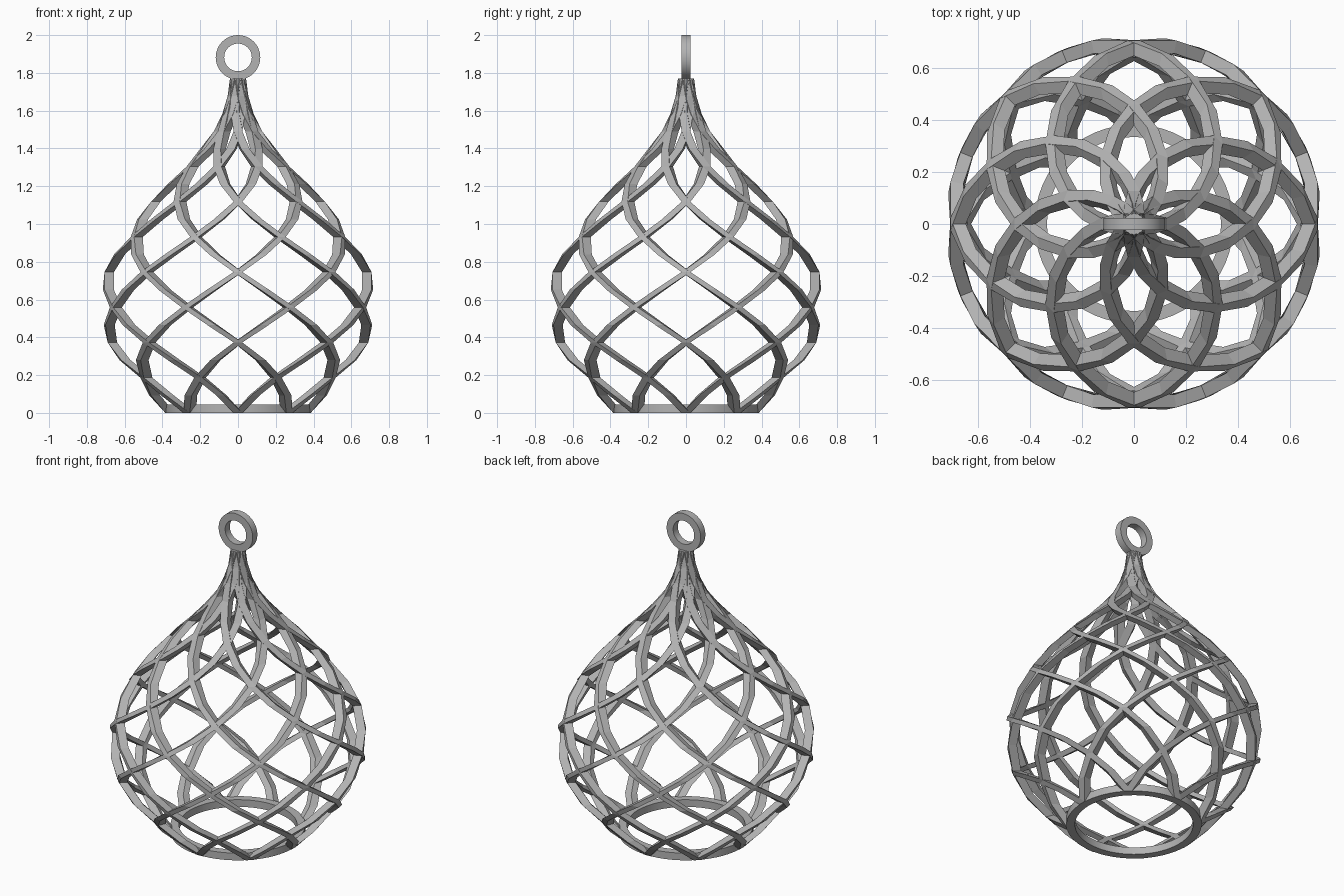
import bpy, bmesh, math
from mathutils import Vector

cube = bpy.data.objects.get("Cube")
if cube:
    bpy.data.objects.remove(cube)

metal = bpy.data.materials.new("grey_metal")
metal.use_nodes = True
GREY = (0.45, 0.45, 0.45, 1)
metal.diffuse_color = GREY
metal.node_tree.nodes["Principled BSDF"].inputs["Base Color"].default_value = GREY

STRANDS = 8
TOP = 1.77
DEPTH, WIDTH = 0.05, 0.046
# Outer radius of the cage at equal height steps, bottom to top
RADII = [0.385, 0.475, 0.55, 0.635, 0.69, 0.72, 0.725, 0.725, 0.707, 0.665,
         0.605, 0.54, 0.46, 0.375, 0.285, 0.2, 0.128, 0.08, 0.05, 0.036]
STEPS = len(RADII) - 1
TURN = math.radians(11.25)


def finish(bm, name):
    bmesh.ops.recalc_face_normals(bm, faces=bm.faces)
    mesh = bpy.data.meshes.new(name)
    bm.to_mesh(mesh)
    bm.free()
    mesh.materials.append(metal)
    obj = bpy.data.objects.new(name, mesh)
    bpy.context.collection.objects.link(obj)
    return obj


def strand(name, start, direction):
    """Square bar with level cross-sections, winding up the cage."""
    bm = bmesh.new()
    rows = []
    for i, outer in enumerate(RADII):
        a = start + direction * TURN * i
        out = Vector((math.cos(a), math.sin(a), 0))
        side = Vector((-out.y, out.x, 0)) * WIDTH / 2
        up = Vector((0, 0, TOP * i / STEPS))
        inner = outer - DEPTH
        rows.append([bm.verts.new(p + up) for p in
                     (out * outer - side, out * outer + side,
                      out * inner + side, out * inner - side)])
    for low, high in zip(rows, rows[1:]):
        for j in range(4):
            k = (j + 1) % 4
            bm.faces.new((low[j], low[k], high[k], high[j]))
    bm.faces.new(rows[0])
    bm.faces.new(rows[-1])
    return finish(bm, name)


def flat_ring(name, outer, inner, height, sides):
    """Flat ring from z = 0 to the given height, sharp rims, smooth walls."""
    bm = bmesh.new()
    rings = []
    for r, z in ((outer, 0), (outer, height), (inner, height), (inner, 0)):
        rings.append([bm.verts.new((r * math.cos(math.tau * i / sides),
                                    r * math.sin(math.tau * i / sides), z))
                      for i in range(sides)])
    for n in range(4):
        a, b = rings[n], rings[(n + 1) % 4]
        for i in range(sides):
            k = (i + 1) % sides
            bm.faces.new((a[i], a[k], b[k], b[i]))
    obj = finish(bm, name)
    bpy.ops.object.select_all(action='DESELECT')
    obj.select_set(True)
    bpy.context.view_layer.objects.active = obj
    bpy.ops.object.shade_smooth_by_angle(angle=math.radians(30))
    return obj


# Cage of strands winding both ways
for i in range(STRANDS):
    angle = math.tau * i / STRANDS
    strand(f"left_strand_{i + 1}", angle, 1)
    strand(f"right_strand_{i + 1}", angle, -1)

# Base ring
flat_ring("base_ring", 0.383, 0.335, 0.045, 64)

# Hanging loop standing on the top
loop = flat_ring("hanging_loop", 0.118, 0.073, 0.046, 48)
loop.rotation_euler = (math.pi / 2, 0, 0)
loop.location = (0, 0.023, 1.882)
